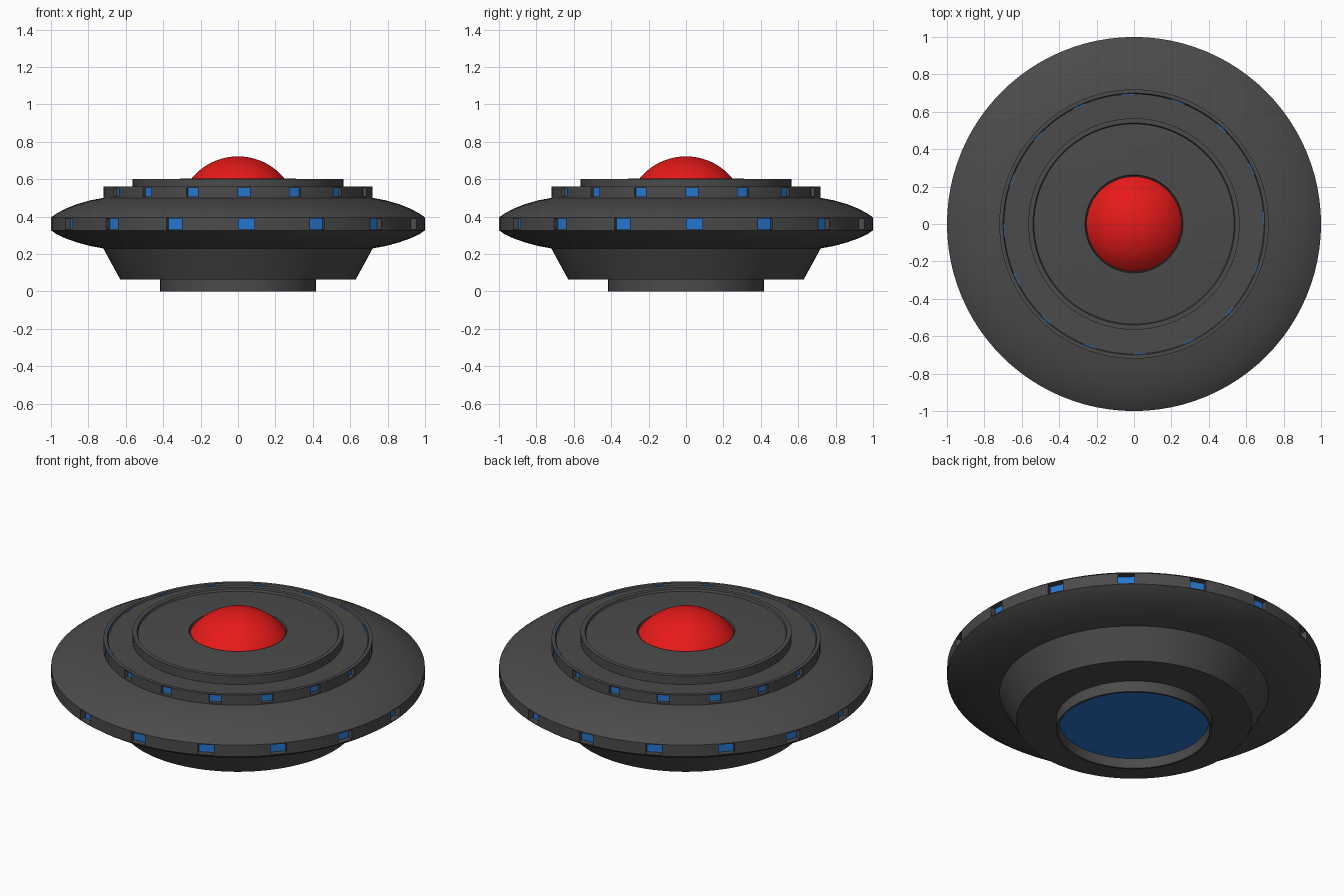
import bpy, bmesh, math
from mathutils import Matrix, Vector

if "Cube" in bpy.data.objects:
    bpy.data.objects.remove(bpy.data.objects["Cube"])

SEGMENTS = 96
WINDOWS = 16
WINDOW_OFFSET = math.radians(2.6)


def material(name, rgb):
    m = bpy.data.materials.new(name)
    m.diffuse_color = (*rgb, 1)
    m.use_nodes = True
    m.node_tree.nodes["Principled BSDF"].inputs["Base Color"].default_value = m.diffuse_color
    return m


def add_object(name, bm, mat=None):
    bmesh.ops.recalc_face_normals(bm, faces=bm.faces[:])
    mesh = bpy.data.meshes.new(name)
    bm.to_mesh(mesh)
    bm.free()
    ob = bpy.data.objects.new(name, mesh)
    bpy.context.collection.objects.link(ob)
    if mat:
        mesh.materials.append(mat)
    return ob


def select_only(ob):
    bpy.ops.object.select_all(action='DESELECT')
    ob.select_set(True)
    bpy.context.view_layer.objects.active = ob


def smooth(ob):
    select_only(ob)
    bpy.ops.object.shade_smooth_by_angle(angle=math.radians(20))


def lathe(name, profile, mat):
    """Spin an (r, z) profile around the z axis."""
    bm = bmesh.new()
    verts = [bm.verts.new((r, 0, z)) for r, z in profile]
    edges = [bm.edges.new(p) for p in zip(verts, verts[1:])]
    bmesh.ops.spin(bm, geom=verts + edges, axis=(0, 0, 1), cent=(0, 0, 0),
                   angle=2 * math.pi, steps=SEGMENTS)
    bmesh.ops.remove_doubles(bm, verts=bm.verts[:], dist=1e-4)
    return add_object(name, bm, mat)


def window_ring(name, r_in, r_out, z, width, height, mat=None):
    """Ring of boxes facing outwards, spanning r_in to r_out."""
    bm = bmesh.new()
    size = Matrix.Diagonal((r_out - r_in, width, height, 1))
    place = Matrix.Translation(Vector(((r_in + r_out) / 2, 0, z)))
    for i in range(WINDOWS):
        turn = Matrix.Rotation(WINDOW_OFFSET + i * 2 * math.pi / WINDOWS, 4, 'Z')
        bmesh.ops.create_cube(bm, size=1, matrix=turn @ place @ size)
    return add_object(name, bm, mat)


grey = material("hull_grey", (0.07, 0.07, 0.07))
blue = material("window_blue", (0.02, 0.18, 0.62))
red = material("dome_red", (0.8, 0.01, 0.01))

# Hull: bottom recess, landing ring, cone, saucer, stepped top, dome socket
hull = lathe("hull", [
    (0, 0.06), (0.40, 0.06), (0.405, 0), (0.417, 0), (0.417, 0.065),
    (0.63, 0.065), (0.72, 0.23),
    (0.79, 0.243), (0.86, 0.262), (0.92, 0.283), (0.97, 0.306), (1.0, 0.327),
    (1.0, 0.395),
    (0.97, 0.417), (0.92, 0.443), (0.86, 0.467), (0.79, 0.487), (0.72, 0.50),
    (0.72, 0.56), (0.70, 0.56), (0.695, 0.55), (0.565, 0.55),
    (0.565, 0.60), (0.54, 0.60), (0.535, 0.588), (0.40, 0.598), (0.28, 0.604),
    (0.262, 0.604), (0.258, 0.585), (0, 0.585)], grey)

# Window recesses cut into the rim and the upper ring
for label, radius, depth, z, w, h in (("rim", 1.0, 0.035, 0.361, 0.088, 0.058),
                                      ("upper", 0.72, 0.025, 0.531, 0.064, 0.046)):
    floor = radius - depth
    cutter = window_ring(label + "_cutter", floor, radius + 0.05, z, w, h)
    cutter.hide_render = True
    select_only(hull)
    mod = hull.modifiers.new("windows", 'BOOLEAN')
    mod.operation = 'DIFFERENCE'
    mod.solver = 'EXACT'
    mod.object = cutter
    bpy.ops.object.modifier_apply(modifier=mod.name)
    bpy.data.objects.remove(cutter)
    window_ring(label + "_windows", floor - 0.004, floor + 0.003, z, w, h, blue)
smooth(hull)

# Red dome: spherical cap seated in the socket
R, top = 0.32, 0.722
end = math.asin(0.254 / R)
dome = lathe("dome", [(R * math.sin(end * i / 16), top - R + R * math.cos(end * i / 16))
                      for i in range(17)], red)
smooth(dome)

# Blue glass in the underside
lathe("belly_glass", [(0, 0.056), (0.4, 0.056)], blue)
